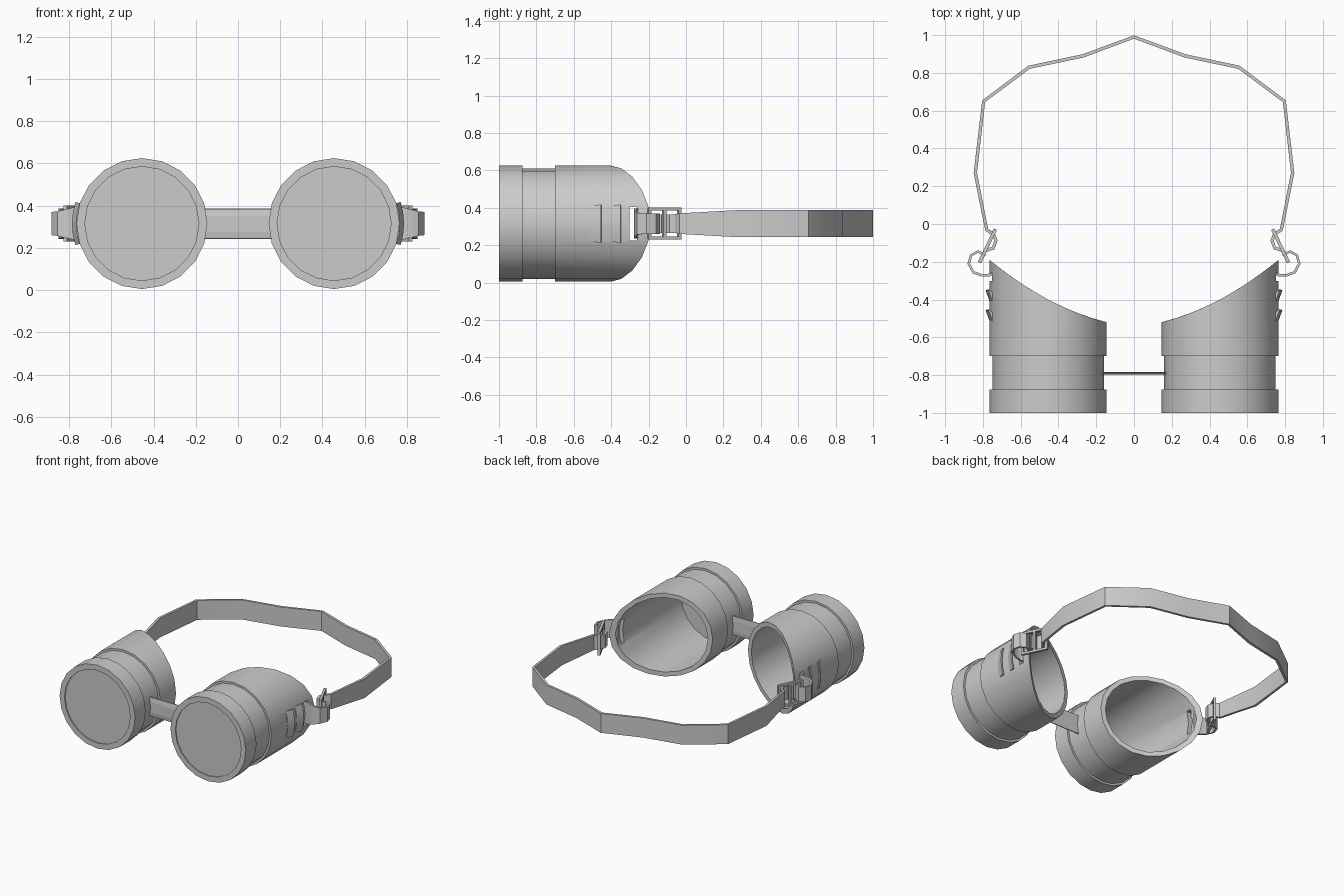
import bpy, bmesh, math
from mathutils import Vector, Matrix

if "Cube" in bpy.data.objects:
    bpy.data.objects.remove(bpy.data.objects["Cube"])

CX, CZ, R, SIDES = 0.455, 0.315, 0.31, 20


def finish(bm, name, mirror=True, smooth=True):
    bmesh.ops.recalc_face_normals(bm, faces=bm.faces[:])
    me = bpy.data.meshes.new(name)
    bm.to_mesh(me)
    bm.free()
    ob = bpy.data.objects.new(name, me)
    bpy.context.collection.objects.link(ob)
    if smooth:
        bpy.ops.object.select_all(action='DESELECT')
        ob.select_set(True)
        bpy.context.view_layer.objects.active = ob
        bpy.ops.object.shade_smooth_by_angle(angle=math.radians(30))
    if mirror:
        ob.modifiers.new("mirror", 'MIRROR').use_mirror_merge = False
    return ob


def skin(bm, rings, closed):
    """Join rings of points into a tube, capping the ends if open."""
    vs = [[bm.verts.new(p) for p in ring] for ring in rings]
    n, k = len(vs), len(vs[0])
    for i in range(n if closed else n - 1):
        a, b = vs[i], vs[(i + 1) % n]
        for j in range(k):
            bm.faces.new((a[j], a[(j + 1) % k], b[(j + 1) % k], b[j]))
    if not closed:
        bm.faces.new(vs[0])
        bm.faces.new(vs[-1][::-1])


def box(bm, center, size, rot=0.0):
    m = Matrix.Translation(center) @ Matrix.Rotation(rot, 4, 'Z') @ Matrix.Diagonal((*size, 1))
    bmesh.ops.create_cube(bm, size=1, matrix=m)


def ribbon(name, path, thick, mirror=True):
    """Upright band along (x, y, half height) points."""
    pts = [Vector(p[:2]) for p in path]
    rings = []
    for i, p in enumerate(pts):
        d0 = (p - pts[i - 1]).normalized() if i else None
        d1 = (pts[i + 1] - p).normalized() if i < len(pts) - 1 else None
        t = ((d0 or d1) + (d1 or d0)).normalized()
        nrm = Vector((-t.y, t.x)) * thick / 2
        h = path[i][2]
        rings.append([(p.x + s * nrm.x, p.y + s * nrm.y, CZ + z * h)
                      for s, z in ((1, 1), (-1, 1), (-1, -1), (1, -1))])
    bm = bmesh.new()
    skin(bm, rings, False)
    return finish(bm, name, mirror)


def face_cut(u):
    """Back edge of the cup, shaped to the face."""
    return -0.40 + 0.532 * u + 0.47 * u * u


# Eye cups: turned profile (radius, y); None means the contoured back edge
profile = [(0.27, -0.975), (0.27, -1), (R, -1), (R, -0.875), (0.295, -0.875),
           (0.295, -0.70), (R, -0.70), (R, None), (0.277, None)]
bm = bmesh.new()
rings = []
for i in range(SIDES):
    a = 2 * math.pi * i / SIDES
    c, s = math.cos(a), math.sin(a)
    rings.append([(CX + r * c, face_cut(r * c) if y is None else y, CZ + r * s)
                  for r, y in profile])
skin(bm, rings, True)
cup = finish(bm, "eye_cup", mirror=False)

# Strap slot through the outer wall of the cup
bm = bmesh.new()
box(bm, (0.75, -0.282, CZ), (0.16, 0.038, 0.18))
cutter = finish(bm, "slot_cutter", mirror=False, smooth=False)
cutter.hide_render = True
mod = cup.modifiers.new("slot", 'BOOLEAN')
mod.operation, mod.solver, mod.object = 'DIFFERENCE', 'EXACT', cutter
bpy.ops.object.select_all(action='DESELECT')
bpy.context.view_layer.objects.active = cup
cup.select_set(True)
bpy.ops.object.modifier_apply(modifier="slot")
bpy.data.objects.remove(cutter)
cup.modifiers.new("mirror", 'MIRROR').use_mirror_merge = False

# Lenses
bm = bmesh.new()
bmesh.ops.create_cone(bm, cap_ends=True, segments=SIDES, radius1=0.272, radius2=0.272, depth=0.015,
                      matrix=Matrix.Translation((CX, -0.985, CZ)) @ Matrix.Rotation(math.pi / 2, 4, 'X'))
finish(bm, "lens")

# Vent louvres: wedges following the cup wall
for n, y in enumerate((-0.49, -0.385)):
    bm = bmesh.new()
    rings = []
    for k in range(-2, 3):
        a = math.radians(9 * k)
        c, s = math.cos(a), math.sin(a)
        rings.append([(CX + r * c, yy, CZ + r * s) for r, yy in
                      ((0.298, y - 0.02), (0.311, y - 0.02), (0.331, y + 0.035),
                       (0.322, y + 0.037), (0.303, y + 0.01))])
    skin(bm, rings, False)
    finish(bm, f"vent_louvre_{n + 1}")

# Nose bridge: flat band with thinned edges
bm = bmesh.new()
section = [(-0.797, 0.275), (-0.797, 0.35), (-0.792, 0.385),
           (-0.786, 0.385), (-0.783, 0.35), (-0.783, 0.275), (-0.786, 0.245), (-0.792, 0.245)]
skin(bm, [[(x, y, z) for y, z in section] for x in (-0.178, 0, 0.178)], False)
finish(bm, "nose_bridge", mirror=False, smooth=False)

# Head strap, looped round the buckle at each end
half = [(0.787, -0.14, 0.05), (0.745, -0.128, 0.05), (0.731, -0.088, 0.05), (0.745, -0.053, 0.05),
        (0.78, -0.03, 0.055), (0.84, 0.27, 0.072), (0.796, 0.65, 0.072), (0.555, 0.83, 0.072),
        (0.27, 0.89, 0.072)]
ribbon("head_strap", half + [(0, 0.99, 0.072)] + [(-x, y, h) for x, y, h in reversed(half)],
       0.018, mirror=False)

# Short tabs from the cup slots to the buckles
ribbon("cup_tab", [(0.725, -0.225, 0.078), (0.738, -0.258, 0.08), (0.765, -0.27, 0.08),
                   (0.805, -0.272, 0.07), (0.85, -0.256, 0.058), (0.875, -0.21, 0.055),
                   (0.862, -0.165, 0.055), (0.825, -0.146, 0.055), (0.787, -0.165, 0.055)], 0.014)

# Buckles: frame with a centre bar
A, B = Vector((0.738, -0.036)), Vector((0.814, -0.196))
d = B - A
rot = math.atan2(d.y, d.x)
bm = bmesh.new()
for z in (-0.078, 0.078):
    m = (A + B) / 2
    box(bm, (m.x, m.y, CZ + z), (d.length + 0.016, 0.018, 0.016), rot)
for t in (0, 0.5, 1):
    p = A + d * t
    box(bm, (p.x, p.y, CZ), (0.018, 0.018, 0.15), rot)
finish(bm, "buckle", smooth=False)
